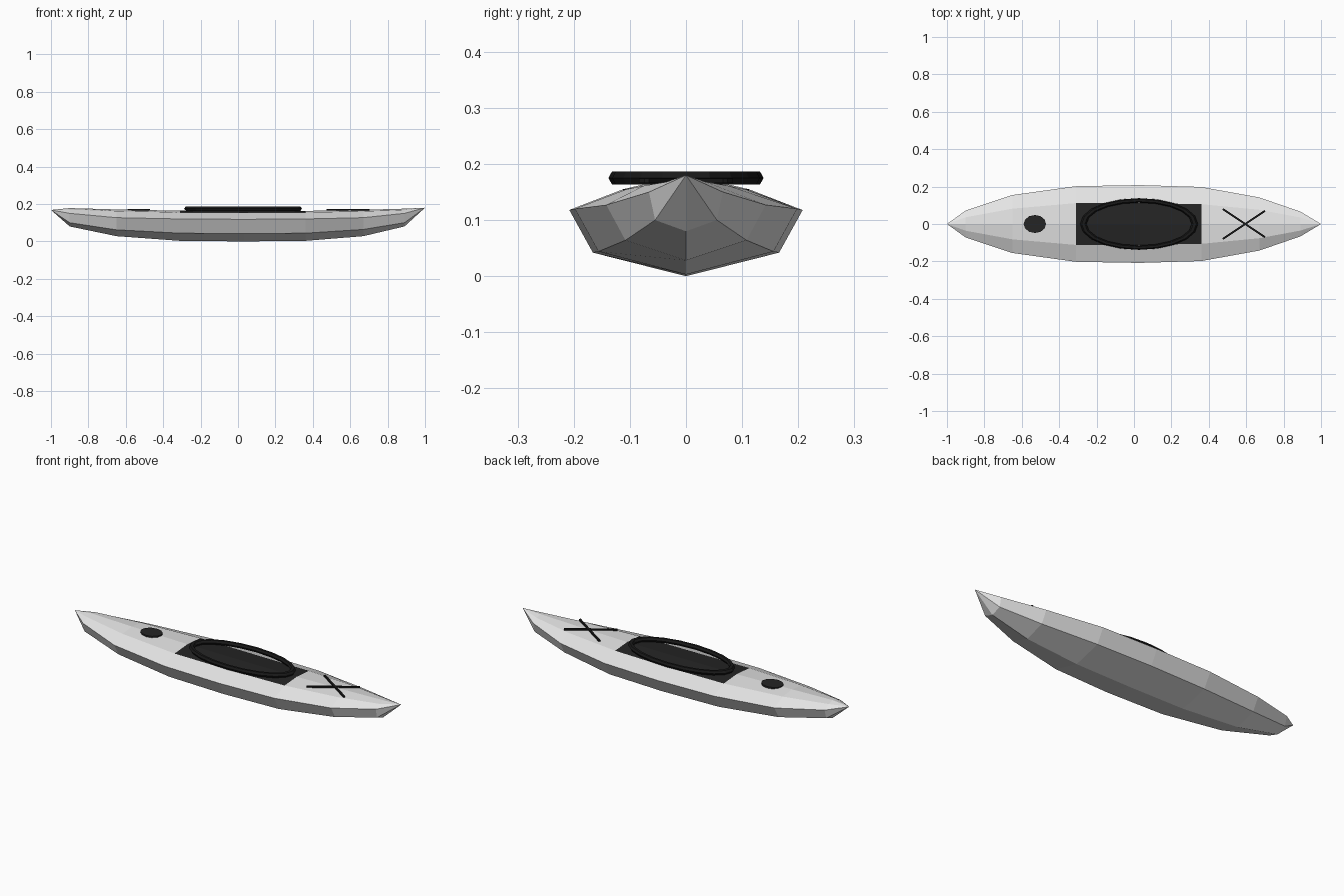
import bpy, bmesh, math
from mathutils import Vector

if "Cube" in bpy.data.objects:
    bpy.data.objects.remove(bpy.data.objects["Cube"])


def material(name, rgb):
    m = bpy.data.materials.new(name)
    m.diffuse_color = (*rgb, 1)
    m.use_nodes = True
    m.node_tree.nodes["Principled BSDF"].inputs["Base Color"].default_value = m.diffuse_color
    return m


SHELL = material("pale grey shell", (0.78, 0.78, 0.78))
PAD = material("charcoal", (0.018, 0.018, 0.018))
RUBBER = material("black rubber", (0.010, 0.010, 0.010))


def finish(bm, name, *mats):
    bmesh.ops.recalc_face_normals(bm, faces=bm.faces[:])
    me = bpy.data.meshes.new(name)
    bm.to_mesh(me)
    bm.free()
    for m in mats:
        me.materials.append(m)
    ob = bpy.data.objects.new(name, me)
    bpy.context.collection.objects.link(ob)
    return ob


# Hull stations: x, keel z, chine (y, z), gunwale (y, z), deck edge (y, z), ridge z
STATIONS = [
    (-0.90, 0.080, 0.058, 0.100, 0.072, 0.150, 0.036, 0.170, 0.178),
    (-0.65, 0.028, 0.118, 0.062, 0.155, 0.127, 0.082, 0.162, 0.171),
    (-0.31, 0.003, 0.158, 0.044, 0.202, 0.120, 0.112, 0.155, 0.164),
    (0.03, 0.000, 0.166, 0.042, 0.208, 0.118, 0.112, 0.153, 0.162),
    (0.36, 0.003, 0.156, 0.044, 0.198, 0.120, 0.106, 0.155, 0.163),
    (0.67, 0.028, 0.108, 0.064, 0.142, 0.127, 0.076, 0.161, 0.169),
    (0.89, 0.080, 0.055, 0.100, 0.066, 0.150, 0.035, 0.168, 0.175),
]

# Hull: closed eight-sided rings that meet in a point at each end
bm = bmesh.new()
rings = []
for x, kz, cy, cz, gy, gz, dy, dz, rz in STATIONS:
    side = [(cy, cz), (gy, gz), (dy, dz)]
    loop = [(0, kz)] + side + [(0, rz)] + [(-y, z) for y, z in reversed(side)]
    rings.append([bm.verts.new((x, y, z)) for y, z in loop])
for a, b in zip(rings, rings[1:]):
    for i in range(8):
        j = (i + 1) % 8
        f = bm.faces.new((a[i], a[j], b[j], b[i]))
        # cockpit floor: the middle deck strip between the centre stations
        mid = f.calc_center_median()
        if i in (3, 4) and -0.31 < mid.x < 0.36:
            f.material_index = 1
for ring, tip in ((rings[0], (-1, 0, 0.168)), (rings[-1], (1, 0, 0.18))):
    t = bm.verts.new(tip)
    for i in range(8):
        bm.faces.new((ring[i], ring[(i + 1) % 8], t))
finish(bm, "hull", SHELL, PAD)

# Cockpit rim: oval ring with a six-sided section
bm = bmesh.new()
N, M = 20, 6
grid = []
for i in range(N):
    a = 2 * math.pi * i / N
    row = []
    for k in range(M):
        b = 2 * math.pi * k / M
        rx, ry = 0.298 + 0.017 * math.cos(b), 0.126 + 0.012 * math.cos(b)
        row.append(bm.verts.new((0.027 + rx * math.cos(a), ry * math.sin(a),
                                 0.175 + 0.0135 * math.sin(b))))
    grid.append(row)
for i in range(N):
    p, q = grid[i], grid[(i + 1) % N]
    for k in range(M):
        n = (k + 1) % M
        bm.faces.new((p[k], q[k], q[n], p[n]))
finish(bm, "cockpit_rim", RUBBER)

# Round hatch on the rear deck
bm = bmesh.new()
bmesh.ops.create_cone(bm, cap_ends=True, segments=12, radius1=1, radius2=1, depth=1)
bmesh.ops.scale(bm, vec=Vector((0.06, 0.048, 0.009)), verts=bm.verts[:])
bmesh.ops.translate(bm, vec=Vector((-0.53, 0, 0.1685)), verts=bm.verts[:])
finish(bm, "rear_hatch", PAD)


# Crossed deck cords
def cord(name, sign):
    bm = bmesh.new()
    bmesh.ops.create_cube(bm, size=1)
    p, q = Vector((0.475, 0.08 * sign, 0.170)), Vector((0.70, -0.07 * sign, 0.170))
    bmesh.ops.scale(bm, vec=Vector(((q - p).length, 0.01, 0.008)), verts=bm.verts[:])
    ob = finish(bm, name, RUBBER)
    ob.location = (p + q) / 2
    ob.rotation_euler.z = math.atan2(q.y - p.y, q.x - p.x)


cord("deck_cord_a", 1)
cord("deck_cord_b", -1)
